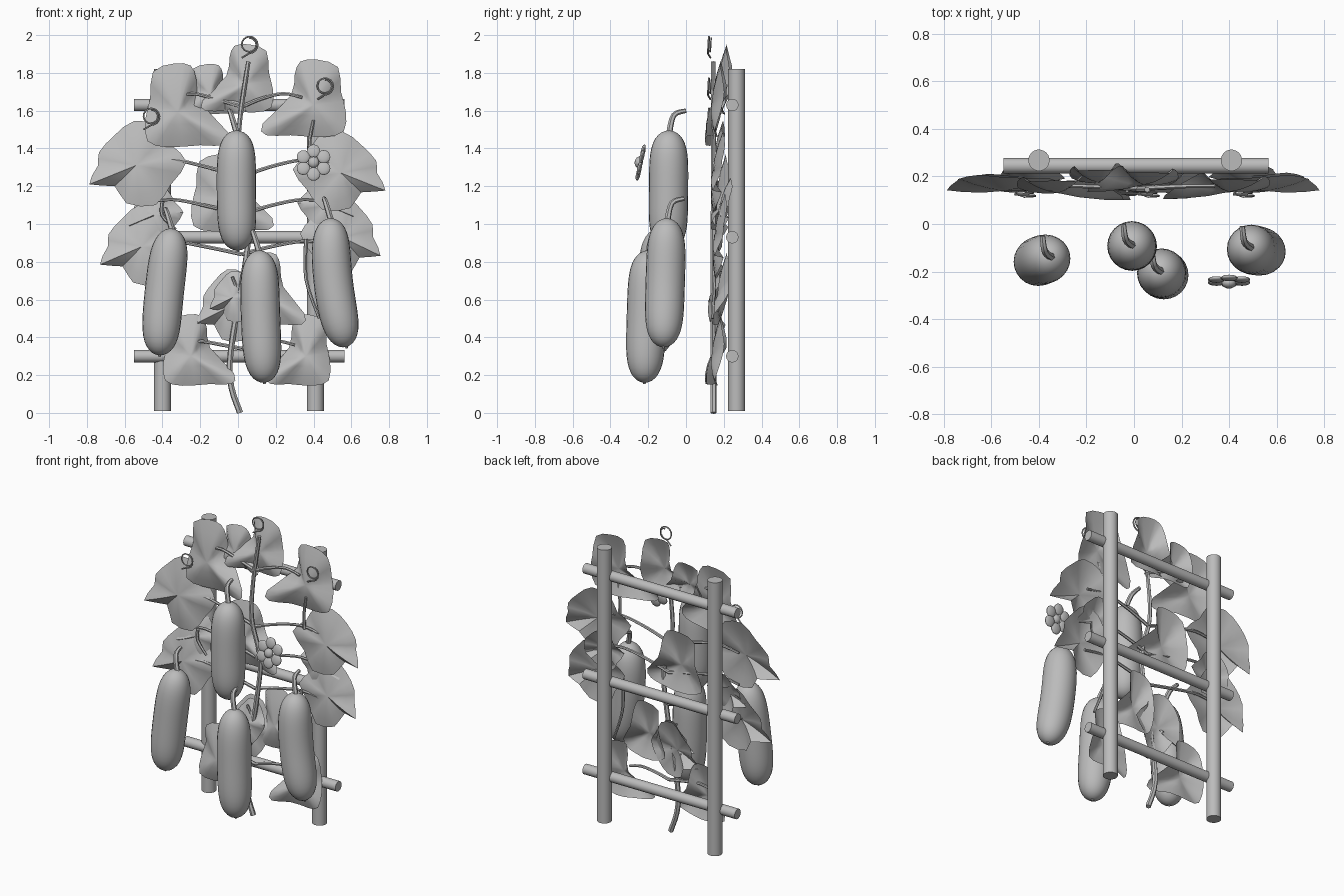
import bpy, bmesh, math
from mathutils import Vector, Matrix

if "Cube" in bpy.data.objects:
    bpy.data.objects.remove(bpy.data.objects["Cube"])

# The whole model is one plain grey
GREY = bpy.data.materials.new("plain grey")
GREY.diffuse_color = (0.5, 0.5, 0.5, 1)
GREY.use_nodes = True
GREY.node_tree.nodes["Principled BSDF"].inputs["Base Color"].default_value = GREY.diffuse_color

def finish(name, bm):
    me = bpy.data.meshes.new(name)
    bm.to_mesh(me)
    bm.free()
    for p in me.polygons:
        p.use_smooth = True
    me.set_sharp_from_angle(angle=math.radians(45))
    me.materials.append(GREY)
    ob = bpy.data.objects.new(name, me)
    bpy.context.collection.objects.link(ob)

def spline(pts, steps, closed=False):
    """Catmull-Rom curve through the points"""
    p = [Vector(q) for q in pts]
    n = len(p)
    out = []
    for i in range(n if closed else n - 1):
        ids = [i + k for k in (-1, 0, 1, 2)]
        a, b, c, d = (p[k % n] if closed else p[min(max(k, 0), n - 1)] for k in ids)
        for s in range(steps):
            t = s / steps
            out.append(0.5 * (2 * b + (c - a) * t + (2 * a - 5 * b + 4 * c - d) * t * t
                              + (3 * b - a - 3 * c + d) * t ** 3))
    return out if closed else out + [p[-1]]

def sweep(name, path, radii, segs=8):
    """Round tube along a path, with one radius per point"""
    bm = bmesh.new()
    rings, n = [], len(path)
    tan = [(path[min(i + 1, n - 1)] - path[max(i - 1, 0)]).normalized() for i in range(n)]
    side = tan[0].orthogonal().normalized()
    for p, t, r in zip(path, tan, radii):
        side = (side - t * side.dot(t)).normalized()
        up = t.cross(side)
        rings.append([bm.verts.new(p + r * (side * math.cos(a) + up * math.sin(a)))
                      for a in (2 * math.pi * k / segs for k in range(segs))])
    for a, b in zip(rings, rings[1:]):
        for k in range(segs):
            j = (k + 1) % segs
            bm.faces.new((a[k], a[j], b[j], b[k]))
    bm.faces.new(rings[0][::-1])
    bm.faces.new(rings[-1])
    finish(name, bm)

def stem(name, pts, r0, r1, steps=4):
    path = spline(pts, steps)
    n = len(path) - 1
    sweep(name, path, [r0 + (r1 - r0) * i / n for i in range(n + 1)], 6)

# Trellis
for side, x in (("left", -0.40), ("right", 0.41)):
    sweep(side + "_post", [Vector((x, 0.268, 0.01)), Vector((x, 0.268, 1.82))], [0.045] * 2, 20)
for side, z in (("bottom", 0.30), ("middle", 0.93), ("top", 1.63)):
    sweep(side + "_rail", [Vector((-0.55, 0.245, z)), Vector((0.565, 0.245, z))], [0.033] * 2, 16)

# Main vine
vine = [(0.01, 0), (-0.045, 0.25), (0.04, 0.8), (0.06, 1.05), (0, 1.3), (0.01, 1.55), (0.055, 1.86)]
stem("main_vine", [(x, 0.145, z) for x, z in vine], 0.017, 0.012, steps=6)

# Side shoots in mirrored tiers: start height, rise, reach
for i, (z, rise, reach) in enumerate([(1.25, 0.09, 0.5), (1.05, 0.08, 0.5), (0.84, 0.07, 0.52),
                                      (1.62, 0.07, 0.34), (0.34, 0.04, 0.3)]):
    for side, s in (("left", -1), ("right", 1)):
        pts = [(0.02, 0.15, z), (s * reach * 0.35, 0.155, z + rise * 0.6),
               (s * reach * 0.7, 0.16, z + rise), (s * reach, 0.16, z + rise - 0.02)]
        stem(f"{side}_shoot_{i + 1}", pts, 0.011, 0.008)

# Upright twigs: start and end
for i, (x0, z0, x1, z1) in enumerate([(-0.4, 1.12, -0.33, 0.97), (0.36, 0.92, 0.43, 0.5),
                                      (0.38, 1.33, 0.4, 1.55), (0, 0.55, -0.03, 0.72)]):
    stem(f"twig_{i + 1}", [(x0, 0.15, z0), (x0, 0.15, (z0 + z1) / 2), (x1, 0.14, z1)], 0.011, 0.008)

# Leaf outlines (x, z about the centre)
BLOCK = [(-0.10, 0.16), (-0.07, 0.23), (0.02, 0.24), (0.13, 0.20), (0.145, 0.07), (0.17, -0.03),
         (0.16, -0.14), (0.05, -0.17), (-0.12, -0.16), (-0.25, -0.16), (-0.27, -0.10), (-0.12, 0.05)]
STAR = [(0.24, -0.10), (0.195, 0.00), (0.19, 0.07), (0.11, 0.16), (0.01, 0.235), (-0.12, 0.21),
        (-0.18, 0.11), (-0.26, 0.02), (-0.18, -0.10), (-0.10, -0.21), (0.05, -0.20), (0.11, -0.11)]

def leaf(name, outline, cx, y, cz, sx, sz):
    """Cupped sheet built from rings scaled out of the centre"""
    bm = bmesh.new()
    edge = spline([(px, pz, 0) for px, pz in outline], 2, True)
    n = len(edge)
    mean = sum(p.length for p in edge) / n
    center = bm.verts.new((cx, y - 0.025, cz))
    rings = []
    for f in (0.35, 0.7, 1.0):
        ring = []
        for p in edge:
            x, z = p.x * f, p.y * f
            depth = -0.025 + 0.035 * f * f + 0.10 * f * (mean - p.length) / mean + 0.13 * z
            ring.append(bm.verts.new((cx + sx * x, y + depth, cz + sz * z)))
        rings.append(ring)
    for k in range(n):
        j = (k + 1) % n
        bm.faces.new((center, rings[0][k], rings[0][j]))
        for r, s in zip(rings, rings[1:]):
            bm.faces.new((r[k], s[k], s[j], r[j]))
    bmesh.ops.recalc_face_normals(bm, faces=bm.faces)
    bm.normal_update()
    if center.normal.y > 0:
        bmesh.ops.reverse_faces(bm, faces=bm.faces)
    finish(name, bm)

# Leaves: centre, then width and height scale (negative width mirrors)
block_leaves = [
    (-0.32, 0.155, 1.59, -1, 1.08), (0.40, 0.16, 1.63, 1, 1), (0.04, 0.19, 1.74, 0.85, 0.88),
    (-0.15, 0.20, 1.69, -0.7, 0.65), (-0.08, 0.185, 1.13, -0.97, 1),
    (0.15, 0.19, 0.62, -0.75, 0.95), (-0.25, 0.155, 0.30, -0.85, 0.92), (0.36, 0.16, 0.30, 0.75, 0.92)]
star_leaves = [
    (-0.54, 0.165, 1.31, -1.03, 1), (0.545, 0.165, 1.27, 0.98, 0.93), (-0.51, 0.17, 0.88, -0.92, 0.95),
    (0.55, 0.175, 0.93, 0.85, 0.98), (-0.44, 0.20, 1.05, -0.58, 0.6), (0.47, 0.205, 1.10, 0.6, 0.6),
    (-0.05, 0.185, 0.56, -0.7, 0.85), (-0.03, 0.15, 0.61, -0.5, 0.6)]
for kind, outline, group in (("broad", BLOCK, block_leaves), ("pointed", STAR, star_leaves)):
    for i, args in enumerate(group):
        leaf(f"{kind}_leaf_{i + 1}", outline, *args)

# Cucumbers with bent stalks: top, bottom, sideways bow
fruits = [((-0.005, -0.09, 1.495), (0.0, -0.095, 0.86), -0.006),
          ((-0.345, -0.14, 0.975), (-0.415, -0.165, 0.305), -0.01),
          ((0.115, -0.20, 0.86), (0.14, -0.22, 0.16), -0.008),
          ((0.495, -0.10, 1.03), (0.575, -0.12, 0.35), -0.03)]
for i, (top, low, bow) in enumerate(fruits):
    top, low = Vector(top), Vector(low)
    ctrl = (top + low) / 2 + Vector((2 * bow, 0, 0))
    path, radii = [], []
    for k in range(25):
        u = math.sin(math.pi * (k / 24 - 0.5))
        t = (u + 1) / 2
        path.append(top * (1 - t) ** 2 + ctrl * 2 * t * (1 - t) + low * t * t)
        radii.append(max(0.006, 0.104 * math.sqrt(max(0, 1 - abs(u) ** 4.5))))
    sweep(f"cucumber_{i + 1}", path, radii, 24)
    stem(f"cucumber_stalk_{i + 1}", [top - Vector((0, 0, 0.02)), top + Vector((-0.03, 0.025, 0.08)),
                                     top + Vector((-0.04, 0.09, 0.105))], 0.017, 0.012)
    stem(f"blossom_end_{i + 1}", [low + Vector((0, 0, 0.01)), low - Vector((0, 0, 0.008))], 0.012, 0.006)

# Flower: flattened petals round a centre
def blob(name, loc, scale):
    bm = bmesh.new()
    m = (Matrix.Translation((0.40, -0.24, 1.325)) @ Matrix.Rotation(math.radians(-12), 4, 'X')
         @ Matrix.Translation(loc) @ Matrix.Diagonal((*scale, 1)))
    bmesh.ops.create_uvsphere(bm, u_segments=14, v_segments=8, radius=1, matrix=m)
    finish(name, bm)

for k in range(6):
    a = math.radians(90 + 60 * k)
    blob(f"petal_{k + 1}", (0.062 * math.cos(a), 0, 0.062 * math.sin(a)), (0.036, 0.012, 0.036))
blob("flower_centre", (0, -0.01, 0), (0.03, 0.022, 0.03))

# Curled tendrils
for i, (x, z) in enumerate([(0.06, 1.95), (-0.46, 1.57), (0.46, 1.73)]):
    pts = [(x - 0.04, 0.13, z - 0.07)]
    for k in range(25):
        a = math.pi * (k / 8 - 0.5)
        r = 0.046 - 0.0005 * k
        pts.append((x + r * math.cos(a), 0.115 + 0.0008 * k, z + r * math.sin(a)))
    stem(f"tendril_{i + 1}", pts, 0.005, 0.004, steps=1)
